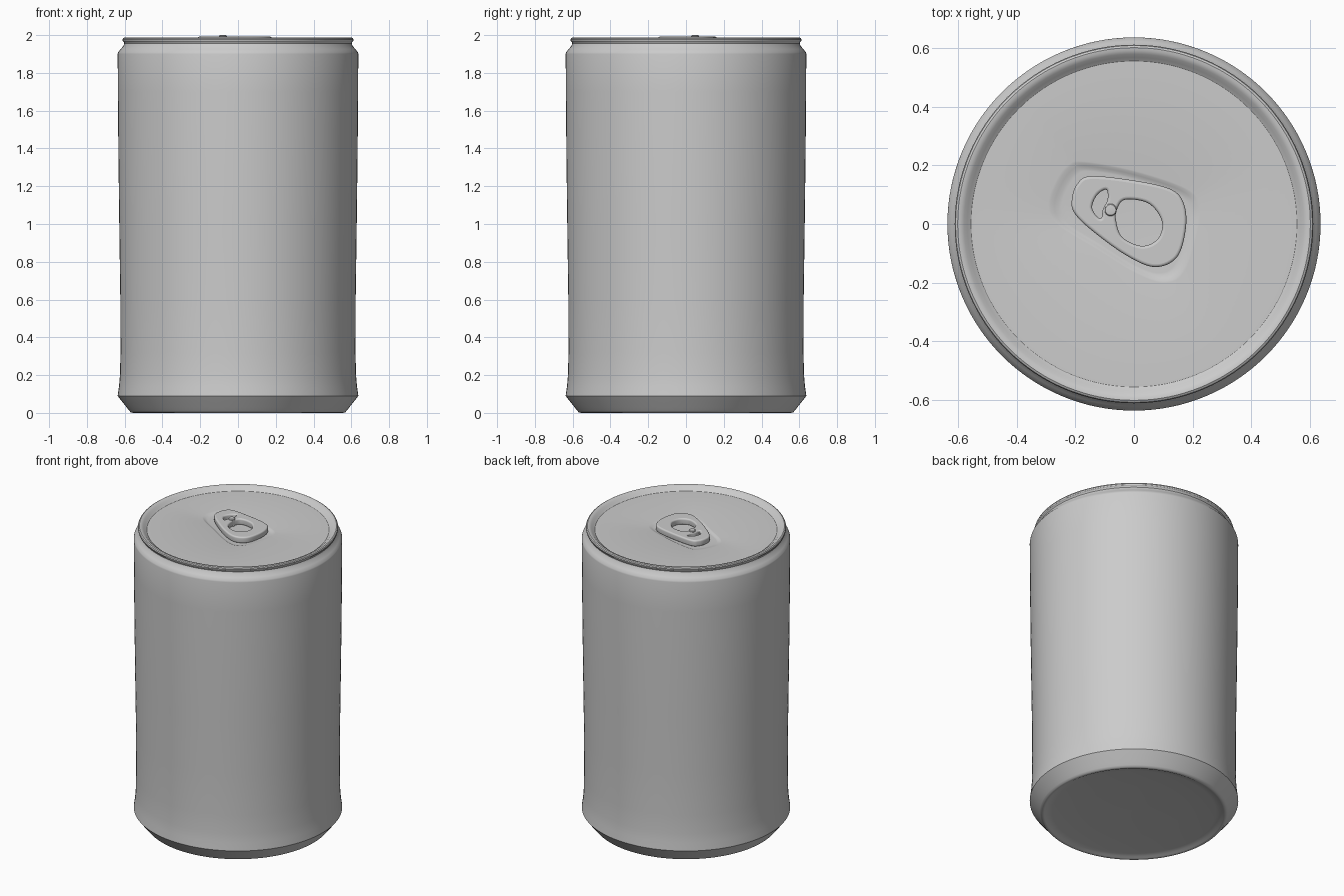
import bpy, bmesh, math
from mathutils import Vector

if "Cube" in bpy.data.objects:
    bpy.data.objects.remove(bpy.data.objects["Cube"])

N = 128


def smooth(ob, angle=35):
    bpy.ops.object.select_all(action='DESELECT')
    ob.select_set(True)
    bpy.context.view_layer.objects.active = ob
    bpy.ops.object.shade_smooth_by_angle(angle=math.radians(angle))


def skin(name, rings, cap_start=False, cap_end=False):
    """Join equal-sized rings of points with quads."""
    bm = bmesh.new()
    loops = [[bm.verts.new(p) for p in r] for r in rings]
    for a, b in zip(loops, loops[1:]):
        for i in range(len(a)):
            j = (i + 1) % len(a)
            bm.faces.new((a[i], a[j], b[j], b[i]))
    if cap_start:
        bm.faces.new(loops[0][::-1])
    if cap_end:
        bm.faces.new(loops[-1])
    me = bpy.data.meshes.new(name)
    bm.to_mesh(me)
    bm.free()
    ob = bpy.data.objects.new(name, me)
    bpy.context.collection.objects.link(ob)
    smooth(ob)
    return ob


def circle(r, z, x=0, y=0, n=N):
    return [(x + r * math.cos(2 * math.pi * i / n),
             y + r * math.sin(2 * math.pi * i / n), z) for i in range(n)]


def rounded(points, steps=8):
    """Closed Catmull-Rom outline through 2D points."""
    P = [Vector(p) for p in points]
    out = []
    for i in range(len(P)):
        a, b, c, d = (P[(i + k) % len(P)] for k in (-1, 0, 1, 2))
        for s in range(steps):
            t = s / steps
            out.append(0.5 * (2 * b + (c - a) * t + (2*a - 5*b + 4*c - d) * t**2
                              + (3*b - a - 3*c + d) * t**3))
    return out


# Can wall with base, waisted body, shoulder and rolled rim
profile = [(0.001, 0.028), (0.3, 0.022), (0.5, 0.014), (0.535, 0.009), (0.548, 0.002),
           (0.557, 0.0), (0.568, 0.003), (0.576, 0.012), (0.59, 0.03), (0.618, 0.065),
           (0.637, 0.09), (0.636, 0.1), (0.63, 0.14), (0.625, 0.2), (0.622, 0.32),
           (0.623, 0.6), (0.628, 0.95), (0.633, 1.35), (0.636, 1.7), (0.637, 1.9),
           (0.635, 1.909), (0.622, 1.925), (0.607, 1.943), (0.602, 1.956),
           (0.604, 1.963), (0.61, 1.968), (0.612, 1.976), (0.609, 1.983),
           (0.602, 1.987), (0.592, 1.986), (0.58, 1.98), (0.569, 1.969), (0.556, 1.96)]
skin("can_wall", [circle(r, z) for r, z in profile], cap_start=True)

# Lid with the shallow recess under the tab
recess = rounded([(0.218, 0.06), (0.17, 0.12), (-0.01, 0.18), (-0.17, 0.208),
                  (-0.22, 0.195), (-0.263, 0.137), (-0.285, 0.06), (-0.253, -0.003),
                  (-0.13, -0.08), (0.0, -0.16), (0.10, -0.195), (0.165, -0.16),
                  (0.208, -0.035)], 10)
centre = Vector((-0.02, 0.005))


def inset(f, z):
    return [(*(centre + (p - centre) * f), z) for p in recess]


edge = [(0.557 * p.normalized().x, 0.557 * p.normalized().y, 1.96) for p in recess]
skin("lid", [edge, inset(1.03, 1.96), inset(1.0, 1.959), inset(0.95, 1.955),
             inset(0.9, 1.951), inset(0.86, 1.95)], cap_end=True)

# Pull tab: rounded plate with a finger hole and a crescent slot
outline = rounded([(0.17, 0.07), (0.123, 0.12), (-0.01, 0.15), (-0.15, 0.163),
                   (-0.195, 0.135), (-0.212, 0.085), (-0.205, 0.04), (-0.15, -0.017),
                   (-0.03, -0.105), (0.07, -0.147), (0.147, -0.113), (0.177, -0.015)])
finger = rounded([(-0.058, 0.05), (-0.03, 0.083), (0.05, 0.07), (0.095, 0.01),
                  (0.082, -0.05), (0.027, -0.075), (-0.04, -0.045), (-0.061, 0.01)])
slot = rounded([(-0.095, 0.117), (-0.125, 0.1), (-0.143, 0.06), (-0.13, 0.03),
                (-0.112, 0.02), (-0.106, 0.05), (-0.09, 0.085)])
cu = bpy.data.curves.new("pull_tab", 'CURVE')
cu.dimensions, cu.fill_mode = '2D', 'BOTH'
cu.extrude, cu.bevel_depth, cu.bevel_resolution, cu.offset = 0.011, 0.01, 4, -0.01
for pts in (outline, finger, slot):
    sp = cu.splines.new('POLY')
    sp.points.add(len(pts) - 1)
    for q, p in zip(sp.points, pts):
        q.co = (p.x, p.y, 0, 1)
    sp.use_cyclic_u = True
tab = bpy.data.objects.new("pull_tab", cu)
tab.location.z = 1.971
bpy.context.collection.objects.link(tab)
bpy.ops.object.select_all(action='DESELECT')
tab.select_set(True)
bpy.context.view_layer.objects.active = tab
bpy.ops.object.convert(target='MESH')
smooth(bpy.context.object)

# Rivet holding the tab
skin("rivet", [circle(r, z, -0.08, 0.048, 32) for r, z in
               [(0.021, 1.95), (0.021, 1.995), (0.018, 1.999), (0.012, 2.0)]], cap_end=True)
